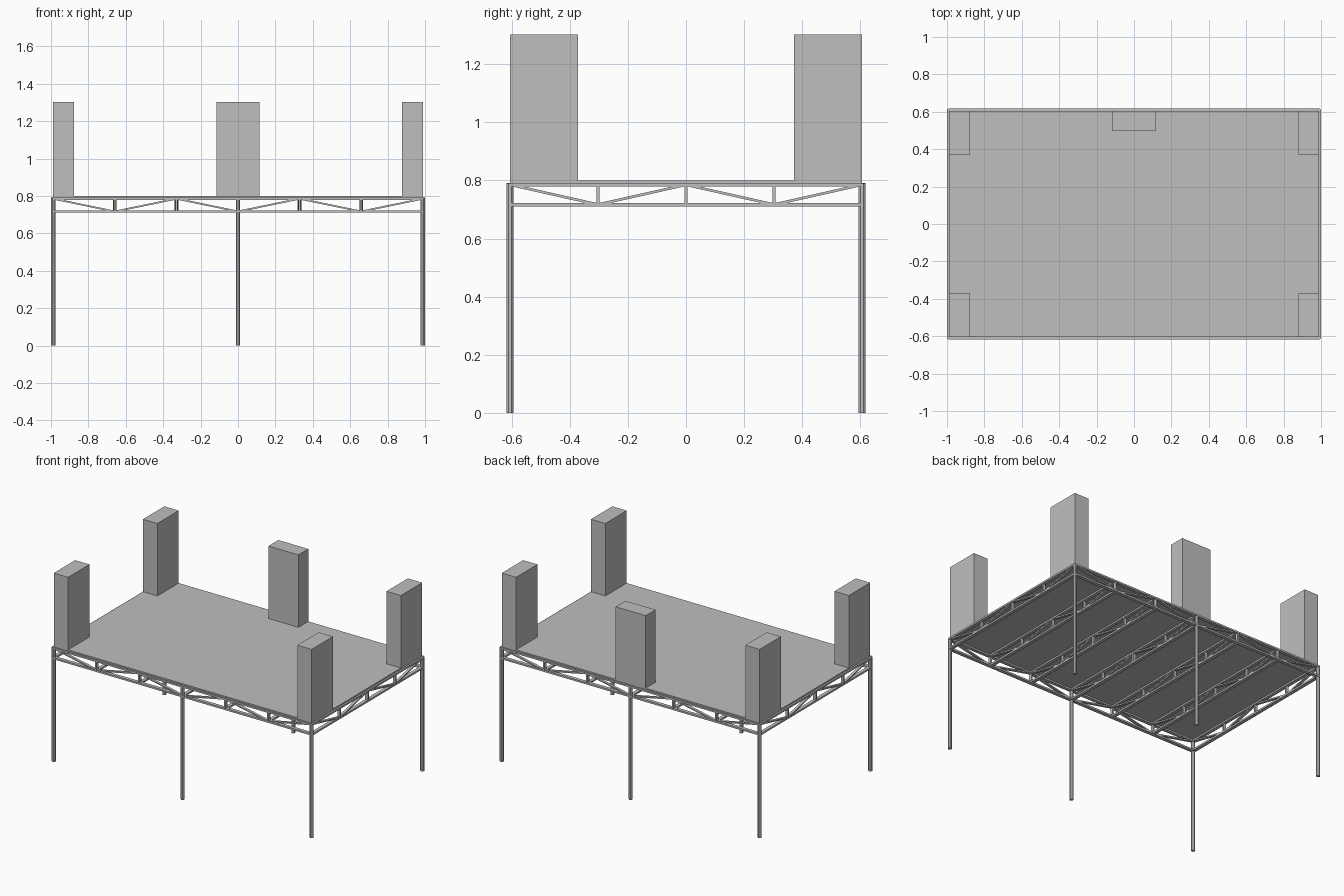
import bpy
from mathutils import Vector

cube = bpy.data.objects.get("Cube")
if cube:
    bpy.data.objects.remove(cube, do_unlink=True)

grey = bpy.data.materials.new("light_grey")
grey.use_nodes = True
colour = (0.52, 0.52, 0.52, 1)
grey.diffuse_color = colour
grey.node_tree.nodes["Principled BSDF"].inputs["Base Color"].default_value = colour

HX, HY = 0.988, 0.605            # half spans between leg centres
DECK_LOW, DECK_TOP = 0.79, 0.80
CHORD_TOP, CHORD_LOW = 0.785, 0.717
WIDE, THIN = 0.024, 0.012        # flat bar section


def finish(obj, name):
    obj.name = name
    obj.data.materials.append(grey)
    return obj


def box(name, low, high):
    low, high = Vector(low), Vector(high)
    bpy.ops.mesh.primitive_cube_add(size=1, location=(low + high) / 2)
    obj = bpy.context.object
    obj.scale = high - low
    return finish(obj, name)


def bar(name, start, end, side, width, thick):
    """Flat bar from start to end, its width along the side axis."""
    start, end = Vector(start), Vector(end)
    along = (end - start).normalized()
    across = Vector(side)
    bpy.ops.mesh.primitive_cube_add(size=1)
    obj = bpy.context.object
    x, y, z = along * (end - start).length, across * width, along.cross(across) * thick
    mid = (start + end) / 2
    for v in obj.data.vertices:
        v.co = mid + x * v.co.x + y * v.co.y + z * v.co.z
    return finish(obj, name)


def truss(name, start, end, side, bays):
    """Top and bottom chords with posts and zigzag diagonals between."""
    start, end = Vector(start), Vector(end)

    def point(i, z):
        p = start.lerp(end, i / bays)
        return (p.x, p.y, z)

    bar(name + "_top_chord", point(0, CHORD_TOP), point(bays, CHORD_TOP), side, WIDE, THIN)
    bar(name + "_bottom_chord", point(0, CHORD_LOW), point(bays, CHORD_LOW), side, WIDE, THIN)
    for i in range(1, bays):
        bar(name + "_post", point(i, CHORD_LOW), point(i, CHORD_TOP), side, 0.02, 0.011)
    for i in range(bays):
        levels = (CHORD_TOP, CHORD_LOW) if i % 2 == 0 else (CHORD_LOW, CHORD_TOP)
        bar(name + "_diagonal", point(i, levels[0]), point(i + 1, levels[1]), side, 0.018, 0.009)


# Deck
box("deck", (-HX, -HY, DECK_LOW), (HX, HY, DECK_TOP))

# Trusses: two long edges, and seven crossing the short way
for y, name in ((-HY, "front_truss"), (HY, "back_truss")):
    truss(name, (-HX, y, 0), (HX, y, 0), (0, 1, 0), 6)
for i in range(-3, 4):
    x = HX * i / 3
    truss("cross_truss", (x, -HY, 0), (x, HY, 0), (1, 0, 0), 4)

# Legs: slim octagonal posts
for x in (-HX, 0, HX):
    for y in (-HY, HY):
        bpy.ops.mesh.primitive_cylinder_add(vertices=8, radius=0.013, depth=DECK_LOW,
                                            location=(x, y, DECK_LOW / 2),
                                            rotation=(0, 0, 0.3927))
        finish(bpy.context.object, "leg")

# Corner blocks and the back middle block
BLOCK_TOP = 1.302
for sx in (-1, 1):
    for sy in (-1, 1):
        xs = sorted((sx * HX, sx * 0.878))
        ys = sorted((sy * HY, sy * 0.371))
        box("corner_block", (xs[0], ys[0], DECK_TOP), (xs[1], ys[1], BLOCK_TOP))
box("back_block", (-0.115, 0.497, DECK_TOP), (0.115, HY, BLOCK_TOP))
